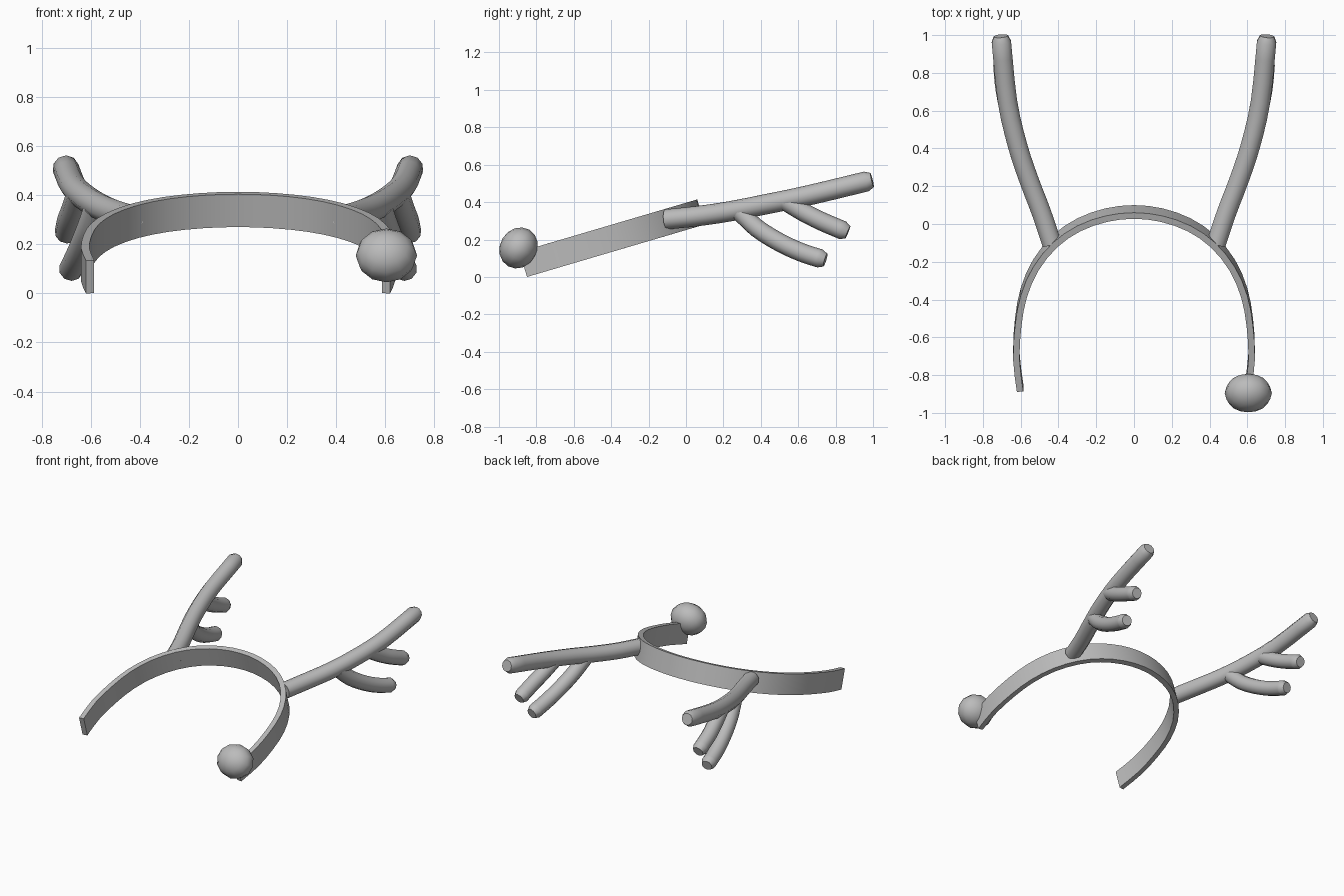
import bpy, bmesh, math
from mathutils import Vector, Matrix

cube = bpy.data.objects.get("Cube")
if cube:
    bpy.data.objects.remove(cube, do_unlink=True)

GREY = (0.5, 0.5, 0.5, 1)
grey = bpy.data.materials.new("plain grey")
grey.use_nodes = True
grey.diffuse_color = GREY
grey.node_tree.nodes["Principled BSDF"].inputs["Base Color"].default_value = GREY


def finish(name, bm, angle):
    bmesh.ops.recalc_face_normals(bm, faces=bm.faces)
    mesh = bpy.data.meshes.new(name)
    bm.to_mesh(mesh)
    bm.free()
    mesh.materials.append(grey)
    obj = bpy.data.objects.new(name, mesh)
    bpy.context.collection.objects.link(obj)
    bpy.ops.object.select_all(action='DESELECT')
    obj.select_set(True)
    bpy.context.view_layer.objects.active = obj
    bpy.ops.object.shade_smooth_by_angle(angle=math.radians(angle))
    return obj


def loft(bm, rings):
    """Skin closed rings of points and cap both ends."""
    loops = [[bm.verts.new(p) for p in ring] for ring in rings]
    for a, b in zip(loops, loops[1:]):
        for i in range(len(a)):
            j = (i + 1) % len(a)
            bm.faces.new((a[i], a[j], b[j], b[i]))
    bm.faces.new(loops[0])
    bm.faces.new(loops[-1])


def spline(points, steps):
    """Smooth path through the points."""
    p = [Vector(q) for q in points]
    p = [2 * p[0] - p[1]] + p + [2 * p[-1] - p[-2]]
    path = []
    for a, b, c, d in zip(p, p[1:], p[2:], p[3:]):
        for k in range(steps):
            t = k / steps
            path.append(0.5 * (2 * b + (c - a) * t + (2 * a - 5 * b + 4 * c - d) * t * t
                               + (3 * b - a - 3 * c + d) * t ** 3))
    return path + [p[-2]]


def tangents(path):
    last = len(path) - 1
    return [(path[min(i + 1, last)] - path[max(i - 1, 0)]).normalized() for i in range(last + 1)]


def branch(name, points, radius, sides=10):
    """Round branch with a chamfered tip."""
    path = spline(points, 3)
    dirs = tangents(path)
    radii = [radius] * len(path)
    tip = path[-1]
    path[-1] = tip - dirs[-1] * radius * 0.6
    path.append(tip)
    dirs.append(dirs[-1])
    radii.append(radius * 0.72)
    rings = []
    for centre, d, r in zip(path, dirs, radii):
        side = d.cross(Vector((0, 0, 1))).normalized()
        up = side.cross(d)
        rings.append([centre + r * (side * math.cos(a) + up * math.sin(a))
                      for a in (2 * math.pi * (k + 0.5) / sides for k in range(sides))])
    bm = bmesh.new()
    loft(bm, rings)
    return finish(name, bm, 40)


# Headband: a tilted strip swept along a horseshoe path
half = [(0.62, -0.85), (0.64, -0.68), (0.63, -0.5), (0.6, -0.34), (0.535, -0.19),
        (0.43, -0.06), (0.3, 0.03), (0.15, 0.083)]
outline = half + [(0, 0.1)] + [(-x, y) for x, y in reversed(half)]
path = [Vector((x, y, (y + 0.85) * 0.295)) for x, y in outline]
path = spline(path, 2)
rise = Vector((0, -0.04, 0.134))
rings = []
for p, d in zip(path, tangents(path)):
    inner = p + rise.normalized().cross(d).normalized() * 0.034
    rings.append([p, inner, inner + rise, p + rise])
bm = bmesh.new()
loft(bm, rings)
finish("headband", bm, 35)

# Antlers: a main beam and two drooping tines on each side
beam = [(0.435, -0.105, 0.308), (0.49, 0.06, 0.325), (0.555, 0.23, 0.35),
        (0.615, 0.41, 0.385), (0.67, 0.65, 0.435), (0.705, 0.995, 0.518)]
lower_tine = [(0.58, 0.29, 0.345), (0.61, 0.38, 0.26), (0.64, 0.5, 0.185),
              (0.665, 0.62, 0.13), (0.685, 0.745, 0.09)]
upper_tine = [(0.65, 0.53, 0.405), (0.67, 0.63, 0.345), (0.688, 0.73, 0.295),
              (0.7, 0.865, 0.238)]
for side, s in (("left", 1), ("right", -1)):
    for part, pts, r in (("beam", beam, 0.054), ("lower_tine", lower_tine, 0.05),
                         ("upper_tine", upper_tine, 0.05)):
        branch(f"{side}_antler_{part}", [(s * x, y, z) for x, y, z in pts], r)

# Ball on the left end of the band
bm = bmesh.new()
place = (Matrix.Translation((0.605, -0.895, 0.155)) @ Matrix.Rotation(math.radians(-30), 4, 'X')
         @ Matrix.Diagonal((0.125, 0.1, 0.113, 1)) @ Matrix.Rotation(math.radians(90), 4, 'X'))
bmesh.ops.create_uvsphere(bm, u_segments=12, v_segments=8, radius=1, matrix=place)
finish("ball", bm, 60)
